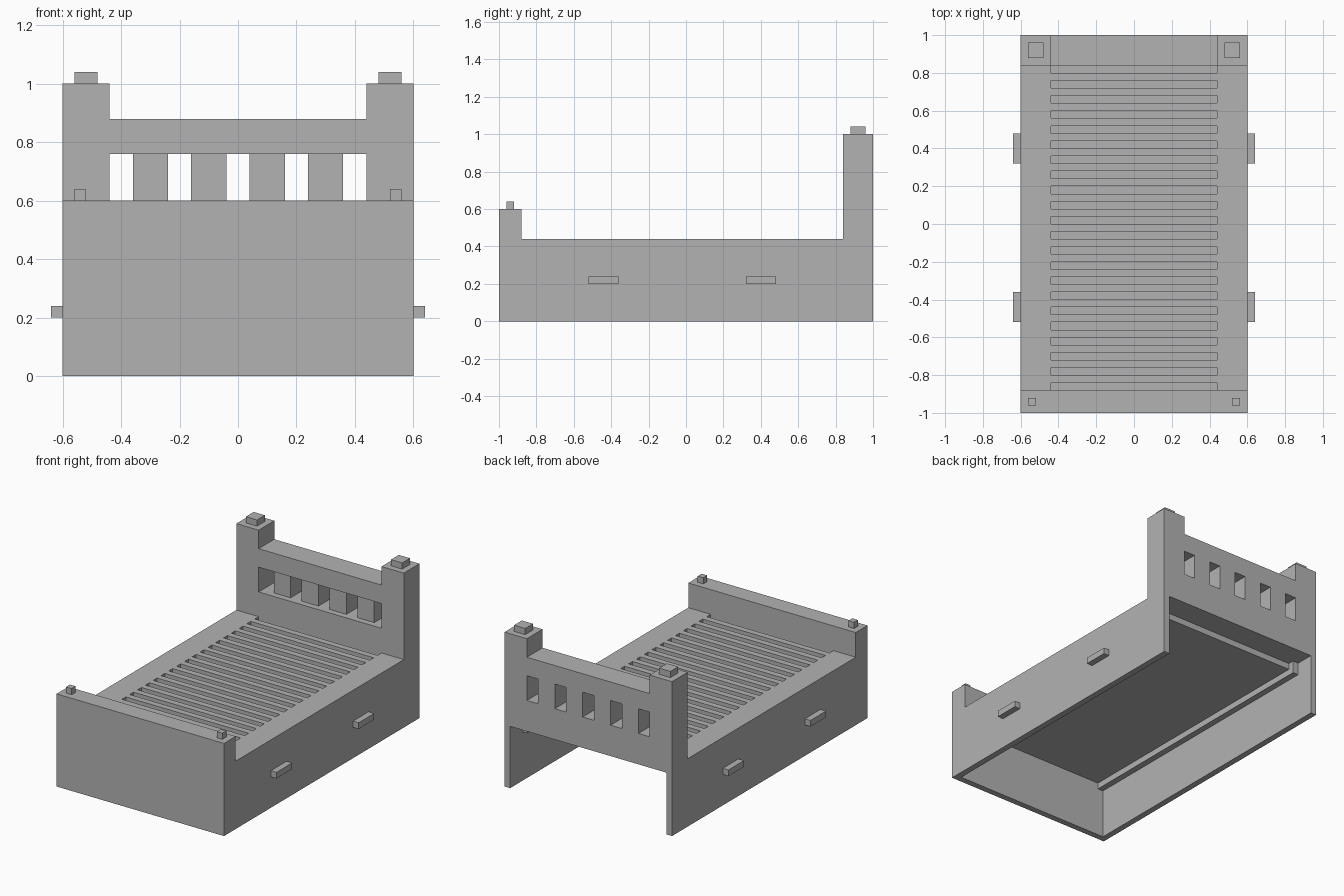
import bpy
import bmesh

old = bpy.data.objects.get("Cube")
if old:
    bpy.data.objects.remove(old, do_unlink=True)

grey = bpy.data.materials.new("plain_grey")
grey.use_nodes = True
colour = (0.45, 0.45, 0.45, 1)
grey.diffuse_color = colour
grey.node_tree.nodes["Principled BSDF"].inputs["Base Color"].default_value = colour


def make_object(name, bm):
    bmesh.ops.recalc_face_normals(bm, faces=bm.faces)
    mesh = bpy.data.meshes.new(name)
    bm.to_mesh(mesh)
    bm.free()
    mesh.materials.append(grey)
    obj = bpy.data.objects.new(name, mesh)
    bpy.context.collection.objects.link(obj)
    return obj


def boxes(name, ranges):
    """One object from boxes given as (x, y, z) ranges."""
    bm = bmesh.new()
    for box in ranges:
        verts = bmesh.ops.create_cube(bm, size=1)["verts"]
        for v in verts:
            v.co = [lo + (c + 0.5) * (hi - lo) for c, (lo, hi) in zip(v.co, box)]
    return make_object(name, bm)


def cut(target, name, ranges):
    cutter = boxes(name, ranges)
    cutter.hide_render = True
    mod = target.modifiers.new(name, "BOOLEAN")
    mod.operation = "DIFFERENCE"
    mod.solver = "EXACT"
    mod.object = cutter
    bpy.context.view_layer.objects.active = target
    bpy.ops.object.modifier_apply(modifier=name)
    bpy.data.objects.remove(cutter, do_unlink=True)


# Bed frame: side profile extruded across the width
profile = [(-1, 0), (1, 0), (1, 1), (0.84, 1), (0.84, 0.44),
           (-0.88, 0.44), (-0.88, 0.6), (-1, 0.6)]
bm = bmesh.new()
face = bm.faces.new([bm.verts.new((-0.6, y, z)) for y, z in profile])
extruded = bmesh.ops.extrude_face_region(bm, geom=[face])["geom"]
bmesh.ops.translate(bm, vec=(1.2, 0, 0),
                    verts=[g for g in extruded if isinstance(g, bmesh.types.BMVert)])
frame = make_object("bed_frame", bm)

# Hollow underside, open at the head end
cut(frame, "cavity", [((-0.56, 0.56), (-0.96, 1.1), (-0.1, 0.4))])
# Lower middle of the headboard between its posts
cut(frame, "headboard_notch", [((-0.44, 0.44), (0.7, 1.1), (0.88, 1.1))])
# Shallow window in front of the balusters, then the gaps between them
cut(frame, "baluster_recess", [((-0.44, 0.44), (0.7, 0.88), (0.6, 0.76))])
cut(frame, "baluster_gaps", [((x - 0.04, x + 0.04), (0.8, 1.1), (0.6, 0.76))
                             for x in (-0.4, -0.2, 0, 0.2, 0.4)])
# Slots between the slats
cut(frame, "slat_slots", [((-0.44, 0.44), (0.8 - 0.08 * i, 0.84 - 0.08 * i), (0.38, 0.5))
                          for i in range(22)])

# Panel under the slats
boxes("base_panel", [((-0.52, 0.52), (-0.96, 0.84), (0.36, 0.4))])

# Paired parts on both sides
for side, s in (("left", 1), ("right", -1)):
    def mirrored(a, b):
        return tuple(sorted((s * a, s * b)))

    boxes(side + "_support_rail", [(mirrored(0.52, 0.56), (-0.96, 0.88), (0.32, 0.4))])
    boxes(side + "_head_post_cap", [(mirrored(0.48, 0.56), (0.88, 0.96), (1, 1.04))])
    boxes(side + "_foot_post_cap", [(mirrored(0.52, 0.56), (-0.96, -0.92), (0.6, 0.64))])
    for place, y in (("front", -0.44), ("back", 0.4)):
        boxes(f"{side}_{place}_handle", [(mirrored(0.6, 0.64), (y - 0.08, y + 0.08), (0.2, 0.24))])
